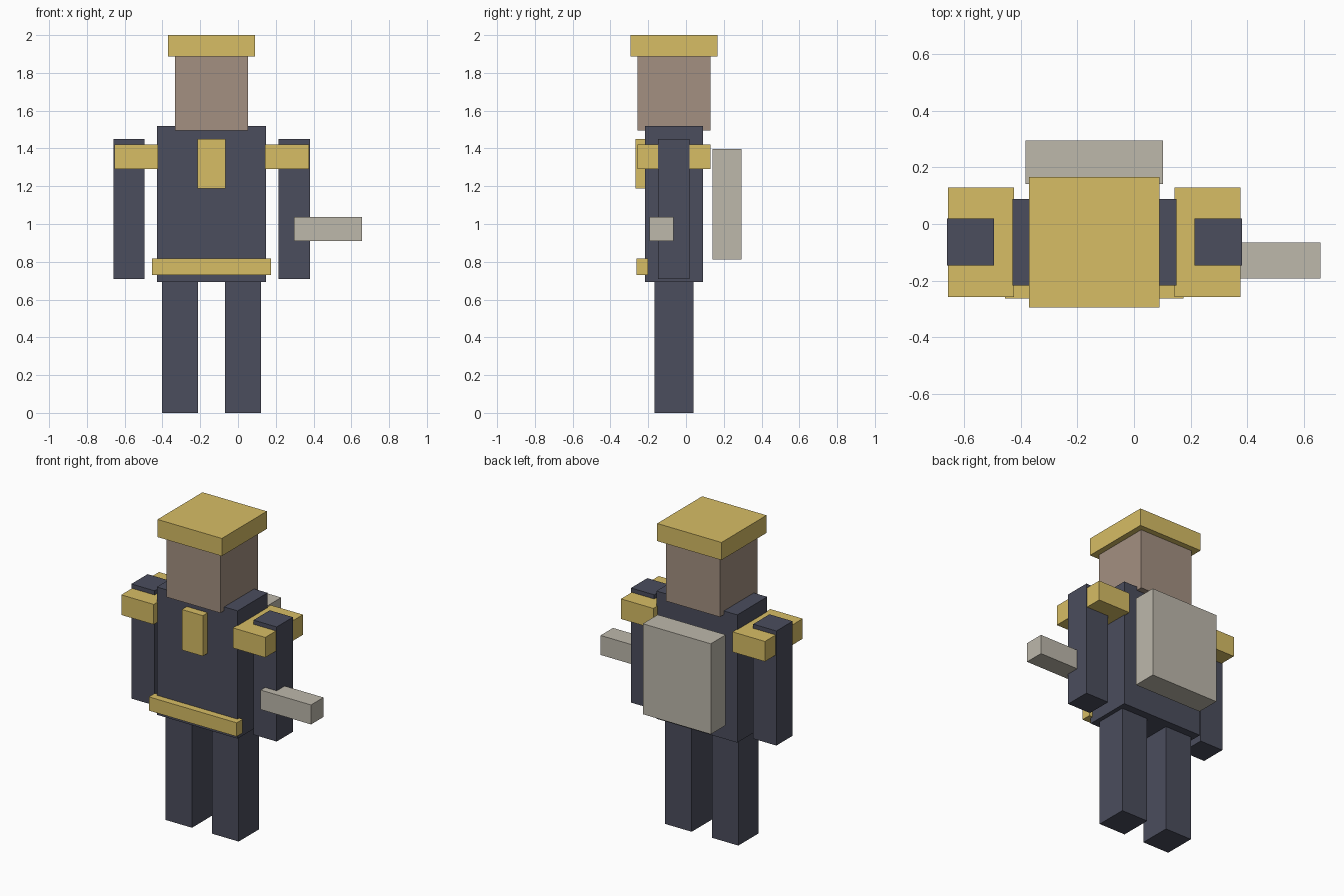
import bpy
from mathutils import Matrix, Vector
import bmesh

if "Cube" in bpy.data.objects:
    bpy.data.objects.remove(bpy.data.objects["Cube"])

CX = -0.14   # the figure's own symmetry plane (the held item shifts it off x = 0)
CY = -0.064  # centre line of the body in depth


def material(name, rgb):
    m = bpy.data.materials.new(name)
    m.diffuse_color = (*rgb, 1)
    m.use_nodes = True
    m.node_tree.nodes["Principled BSDF"].inputs["Base Color"].default_value = m.diffuse_color
    return m


NAVY = material("navy", (0.07, 0.075, 0.11))
GOLD = material("gold", (0.68, 0.51, 0.13))
SKIN = material("skin", (0.37, 0.28, 0.22))
STONE = material("stone", (0.51, 0.48, 0.41))


def box(name, mat, x, y, z):
    """Axis-aligned box from (min, max) ranges."""
    ranges = (x, y, z)
    centre = Vector([(a + b) / 2 for a, b in ranges])
    size = Vector([b - a for a, b in ranges])
    bm = bmesh.new()
    bmesh.ops.create_cube(bm, size=1, matrix=Matrix.Diagonal((*size, 1)))
    mesh = bpy.data.meshes.new(name)
    bm.to_mesh(mesh)
    bm.free()
    mesh.materials.append(mat)
    ob = bpy.data.objects.new(name, mesh)
    ob.location = centre
    bpy.context.collection.objects.link(ob)


def around(c, half):
    return (c - half, c + half)


def pair(name, mat, offset, half, y, z):
    """Matching left and right boxes about the figure's centre plane."""
    for side, s in (("left", 1), ("right", -1)):
        box(f"{side}_{name}", mat, around(CX + s * offset, half), y, z)


# Body
box("torso", NAVY, around(CX, 0.289), around(CY, 0.153), (0.692, 1.518))
box("head", SKIN, around(CX, 0.193), around(CY, 0.193), (1.494, 1.887))
pair("leg", NAVY, 0.167, 0.095, around(CY, 0.103), (0, 0.695))
pair("arm", NAVY, 0.437, 0.083, around(CY, 0.083), (0.708, 1.449))

# Gold trim
box("cap", GOLD, around(CX, 0.23), around(CY, 0.23), (1.886, 2.0))
pair("shoulder_pad", GOLD, 0.399, 0.116, around(CY, 0.193), (1.292, 1.422))
box("chest_plate", GOLD, around(CX, 0.075), (-0.267, -0.213), (1.187, 1.449))
box("belt", GOLD, around(CX, 0.314), (-0.262, -0.2), (0.729, 0.818))

# Gear: backpack and the bar held at the hand
box("backpack", STONE, around(CX, 0.243), (0.141, 0.294), (0.812, 1.397))
box("held_bar", STONE, (0.297, 0.657), (-0.192, -0.065), (0.91, 1.036))
